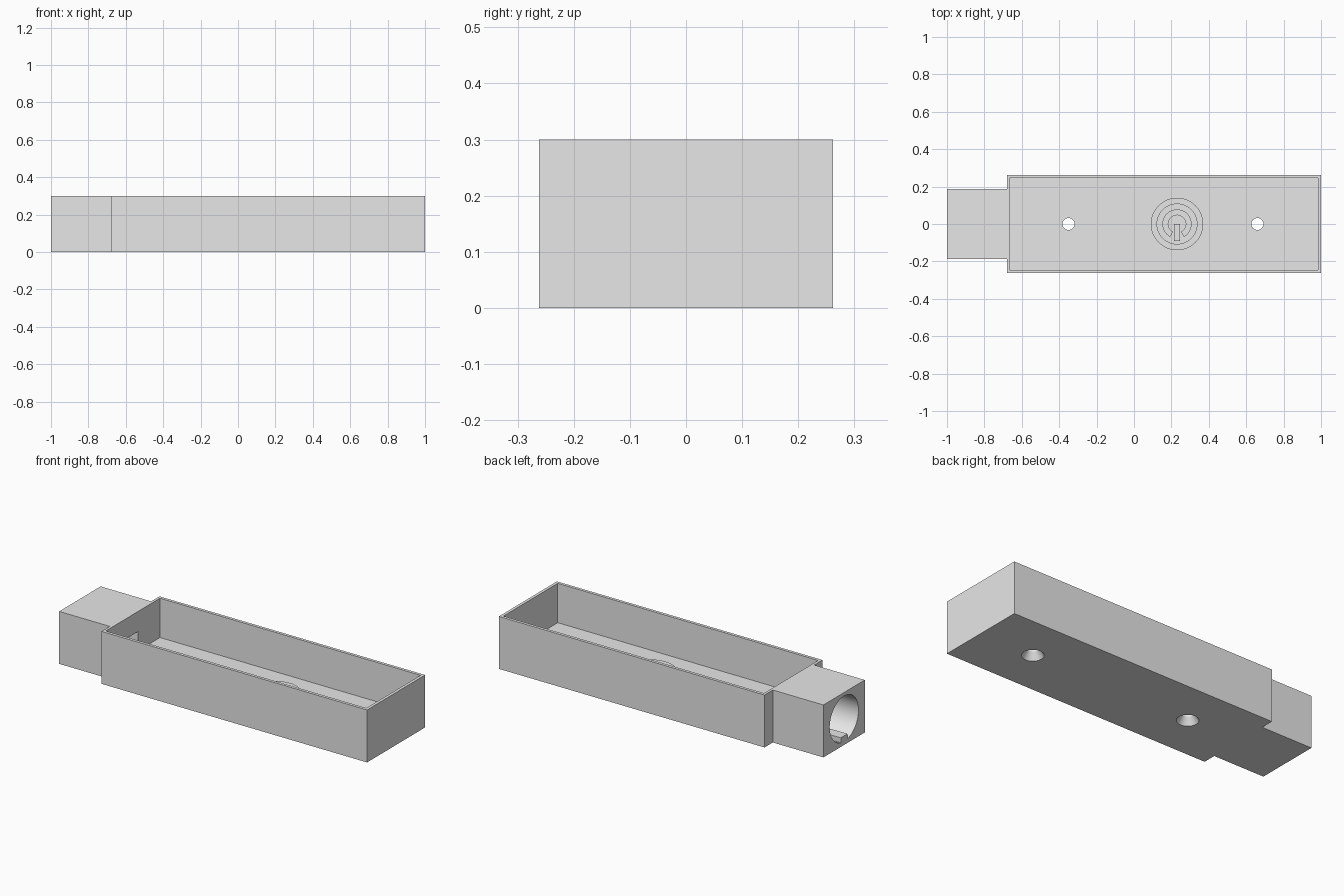
import bpy, bmesh, math
from mathutils import Matrix

if "Cube" in bpy.data.objects:
    bpy.data.objects.remove(bpy.data.objects["Cube"])

grey = bpy.data.materials.new("plain_grey")
grey.diffuse_color = (0.8, 0.8, 0.8, 1)
grey.use_nodes = True
grey.node_tree.nodes["Principled BSDF"].inputs["Base Color"].default_value = grey.diffuse_color

FLOOR = 0.075      # height of the tray floor
EMBLEM_X = 0.23    # centre of the raised rings


def finish(name, bm):
    bmesh.ops.recalc_face_normals(bm, faces=bm.faces[:])
    me = bpy.data.meshes.new(name)
    bm.to_mesh(me)
    bm.free()
    me.materials.append(grey)
    ob = bpy.data.objects.new(name, me)
    bpy.context.collection.objects.link(ob)
    return ob


def prism(name, points, z0, z1):
    """Extrude a flat outline upwards."""
    bm = bmesh.new()
    face = bm.faces.new([bm.verts.new((x, y, z0)) for x, y in points])
    ext = bmesh.ops.extrude_face_region(bm, geom=[face])
    verts = [g for g in ext["geom"] if isinstance(g, bmesh.types.BMVert)]
    bmesh.ops.translate(bm, verts=verts, vec=(0, 0, z1 - z0))
    return finish(name, bm)


def box(name, x0, x1, y0, y1, z0, z1):
    return prism(name, [(x0, y0), (x1, y0), (x1, y1), (x0, y1)], z0, z1)


def cone(name, r1, r2, depth, matrix, sides=64):
    bm = bmesh.new()
    bmesh.ops.create_cone(bm, cap_ends=True, segments=sides, radius1=r1,
                          radius2=r2, depth=depth, matrix=matrix)
    return finish(name, bm)


def cut(target, cutter):
    mod = target.modifiers.new("cut", 'BOOLEAN')
    mod.operation = 'DIFFERENCE'
    mod.solver = 'EXACT'
    mod.object = cutter
    bpy.context.view_layer.objects.active = target
    bpy.ops.object.modifier_apply(modifier=mod.name)
    bpy.data.objects.remove(cutter)


def smooth(ob):
    bpy.ops.object.select_all(action='DESELECT')
    ob.select_set(True)
    bpy.context.view_layer.objects.active = ob
    bpy.ops.object.shade_smooth_by_angle(angle=math.radians(30))


def arc(r, a0, a1, n):
    return [(EMBLEM_X + r * math.cos(a0 + (a1 - a0) * i / n),
             r * math.sin(a0 + (a1 - a0) * i / n)) for i in range(n + 1)]


# Tray body with the narrower neck on the left
body = prism("tray_body", [(-1, -0.187), (-0.68, -0.187), (-0.68, -0.262), (1, -0.262),
                           (1, 0.262), (-0.68, 0.262), (-0.68, 0.187), (-1, 0.187)], 0, 0.3)

# Open tray cavity
cut(body, box("cavity", -0.665, 0.983, -0.245, 0.245, FLOOR, 0.4))

# Round socket in the neck, and the slot joining it to the tray
cut(body, cone("bore", 0.13, 0.13, 0.42,
               Matrix.Translation((-0.93, 0, 0.15)) @ Matrix.Rotation(math.pi / 2, 4, 'Y')))
cut(body, box("slot", -0.75, -0.64, -0.045, 0.045, FLOOR + 0.005, 0.185))

# Countersunk screw holes through the floor
for x in (-0.35, 0.66):
    cut(body, cone("hole", 0.032, 0.032, 0.3, Matrix.Translation((x, 0, 0.05)), 48))
    # cone extends slightly below the floor so its mouth cuts cleanly
    cut(body, cone("countersink", 0.063, 0.032, 0.05, Matrix.Translation((x, 0, 0.015)), 48))
smooth(body)

# Locating key along the bottom of the socket
box("socket_key", -1, -0.725, -0.03, 0.03, 0.01, 0.052)

# Raised outer ring on the tray floor
ring = cone("outer_ring", 0.14, 0.14, 0.03, Matrix.Translation((EMBLEM_X, 0, FLOOR + 0.005)))
cut(ring, cone("ring_hole", 0.107, 0.107, 0.1, Matrix.Translation((EMBLEM_X, 0, FLOOR))))
smooth(ring)

# Raised inner ring, open towards the front
gap = math.radians(28)
start, end = -math.pi / 2 + gap, 1.5 * math.pi - gap
inner = prism("inner_open_ring", arc(0.078, start, end, 48) + arc(0.047, end, start, 48),
              FLOOR - 0.01, FLOOR + 0.02)
smooth(inner)

# Raised bar in the opening
box("centre_bar", EMBLEM_X - 0.016, EMBLEM_X + 0.016, -0.092, 0.0, FLOOR - 0.01, FLOOR + 0.02)
